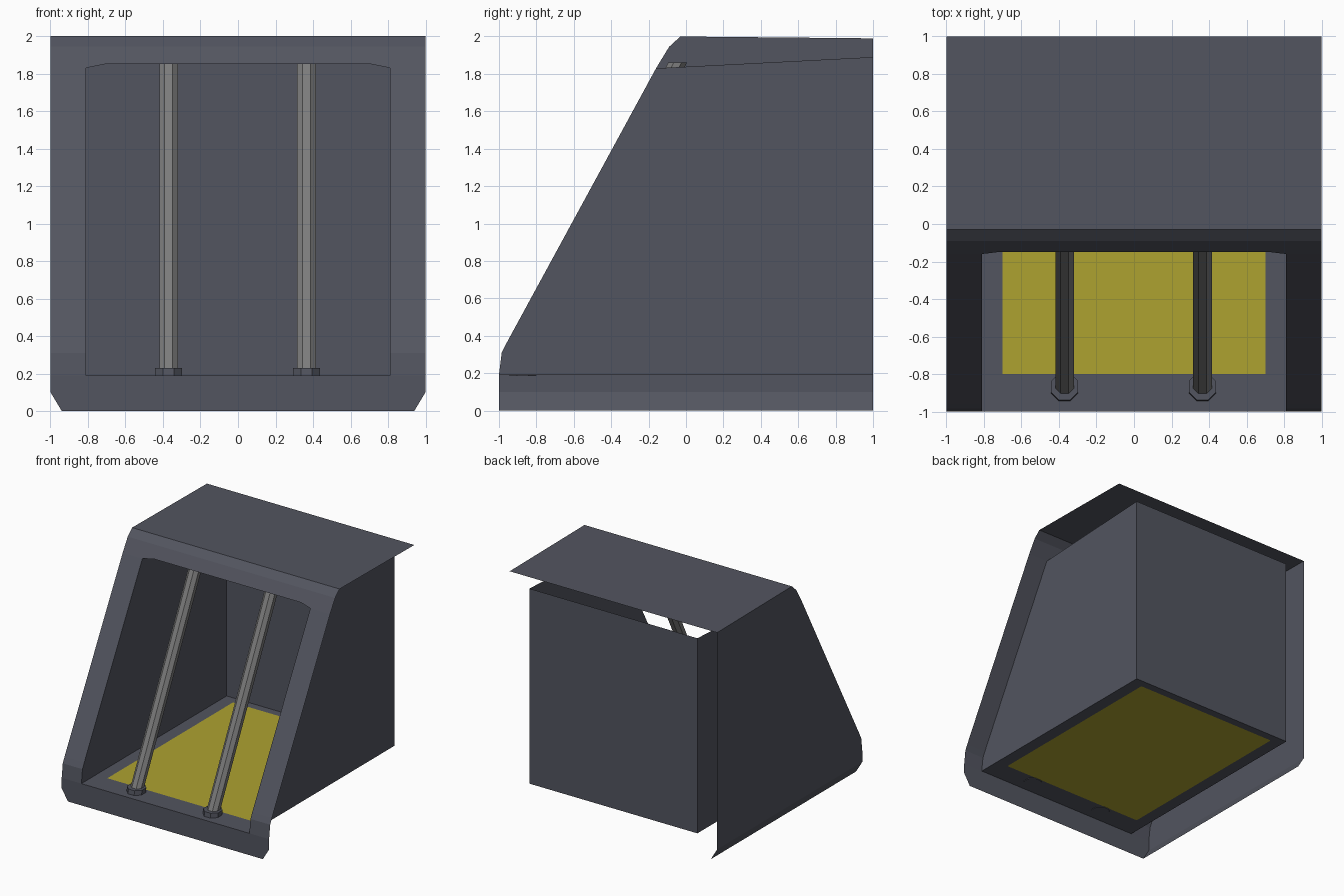
import bpy, math

if "Cube" in bpy.data.objects:
    bpy.data.objects.remove(bpy.data.objects["Cube"])

# (y, z) outline of the front, from the sill up to the roof
LOW = [(-1, 0.19), (-0.985, 0.31), (-0.96, 0.36), (-0.16, 1.83)]
HIGH = [(-0.16, 1.83), (-0.09, 1.945), (-0.03, 2.0), (1, 1.99)]
OPEN = 0.81


def material(name, r, g, b):
    m = bpy.data.materials.new(name)
    m.diffuse_color = (r, g, b, 1)
    m.use_nodes = True
    m.node_tree.nodes["Principled BSDF"].inputs["Base Color"].default_value = m.diffuse_color
    return m


def sheet(name, polys, mat=None, mirror=False):
    """Object from a list of polygons, with shared points welded."""
    verts, faces, seen = [], [], {}
    for poly in polys:
        face = []
        for p in poly:
            key = tuple(round(c, 4) for c in p)
            if key not in seen:
                seen[key] = len(verts)
                verts.append(key)
            face.append(seen[key])
        faces.append(face)
    me = bpy.data.meshes.new(name)
    me.from_pydata(verts, [], faces)
    ob = bpy.data.objects.new(name, me)
    bpy.context.collection.objects.link(ob)
    if mat:
        me.materials.append(mat)
    if mirror:
        ob.modifiers.new("Mirror", 'MIRROR').use_axis[0] = True
    return ob


def pole(name, x, radius, bottom, top, mat):
    """Eight-sided prism between two level rings, given as (y, z) centres."""
    def ring(y, z):
        return [(x + radius * math.cos(a), y + radius * math.sin(a), z)
                for a in (math.radians(22.5 + 45 * i) for i in range(8))]
    a, b = ring(*bottom), ring(*top)
    sides = [[a[i], a[(i + 1) % 8], b[(i + 1) % 8], b[i]] for i in range(8)]
    return sheet(name, sides + [a[::-1], b], mat)


shell = material("shell_grey", 0.085, 0.09, 0.115)
yellow = material("floor_yellow", 0.42, 0.36, 0.03)
steel = material("pole_grey", 0.2, 0.2, 0.2)

# Front frame: sill, jambs, lintel (half, mirrored)
polys = [[(0, -1, 0), (0.94, -1, 0), (1, -1, 0.1), (1, -1, 0.19),
          (OPEN, -1, 0.19), (0, -1, 0.19)]]
for (y0, z0), (y1, z1) in zip(LOW, LOW[1:]):
    polys.append([(OPEN, y0, z0), (1, y0, z0), (1, y1, z1), (OPEN, y1, z1)])
polys.append([(0, -0.148, 1.85), (0.71, -0.148, 1.85), (OPEN, -0.16, 1.83),
              (1, -0.16, 1.83), (1, -0.09, 1.945), (0, -0.09, 1.945)])
polys.append([(0, -0.09, 1.945), (1, -0.09, 1.945), (1, -0.03, 2), (0, -0.03, 2)])
sheet("front_frame", polys, shell, True)

# Roof
sheet("roof", [[(0, -0.03, 2), (1, -0.03, 2), (1, 1, 1.99), (0, 1, 1.99)]], shell, True)

# Outer panel, left side only, with its tucked lower edge
outline = [(-1, 0.1)] + LOW + HIGH[1:] + [(1, 0.1)]
sheet("left_panel", [[(-1, y, z) for y, z in outline],
                     [(-1, -1, 0.1), (-1, 1, 0.1), (-0.94, 1, 0), (-0.94, -1, 0)]], shell)

# Inner side walls and back wall
wall = LOW + [(1, 1.89), (1, 0.19)]
sheet("inner_walls", [[(OPEN, y, z) for y, z in wall][::-1],
                      [(0, 1, 0.19), (OPEN, 1, 0.19), (OPEN, 1, 1.89), (0, 1, 1.89)]],
      shell, True)

# Floor border and yellow floor panel
F = 0.19
sheet("floor_border", [
    [(0, -1, F), (OPEN, -1, F), (0.7, -0.8, F), (0, -0.8, F)],
    [(OPEN, -1, F), (OPEN, 1, F), (0.7, 0.93, F), (0.7, -0.8, F)],
    [(OPEN, 1, F), (0, 1, F), (0, 0.93, F), (0.7, 0.93, F)]], shell, True)
sheet("floor_panel", [[(0, -0.8, F), (0.7, -0.8, F), (0.7, 0.93, F), (0, 0.93, F)]],
      yellow, True)

# Two leaning poles with foot flanges
for side, x in (("left", -0.37), ("right", 0.365)):
    pole(side + "_pole", x, 0.054, (-0.875, 0.19), (-0.045, 1.86), steel)
    pole(side + "_pole_foot", x, 0.078, (-0.873, 0.185), (-0.867, 0.23), shell)
